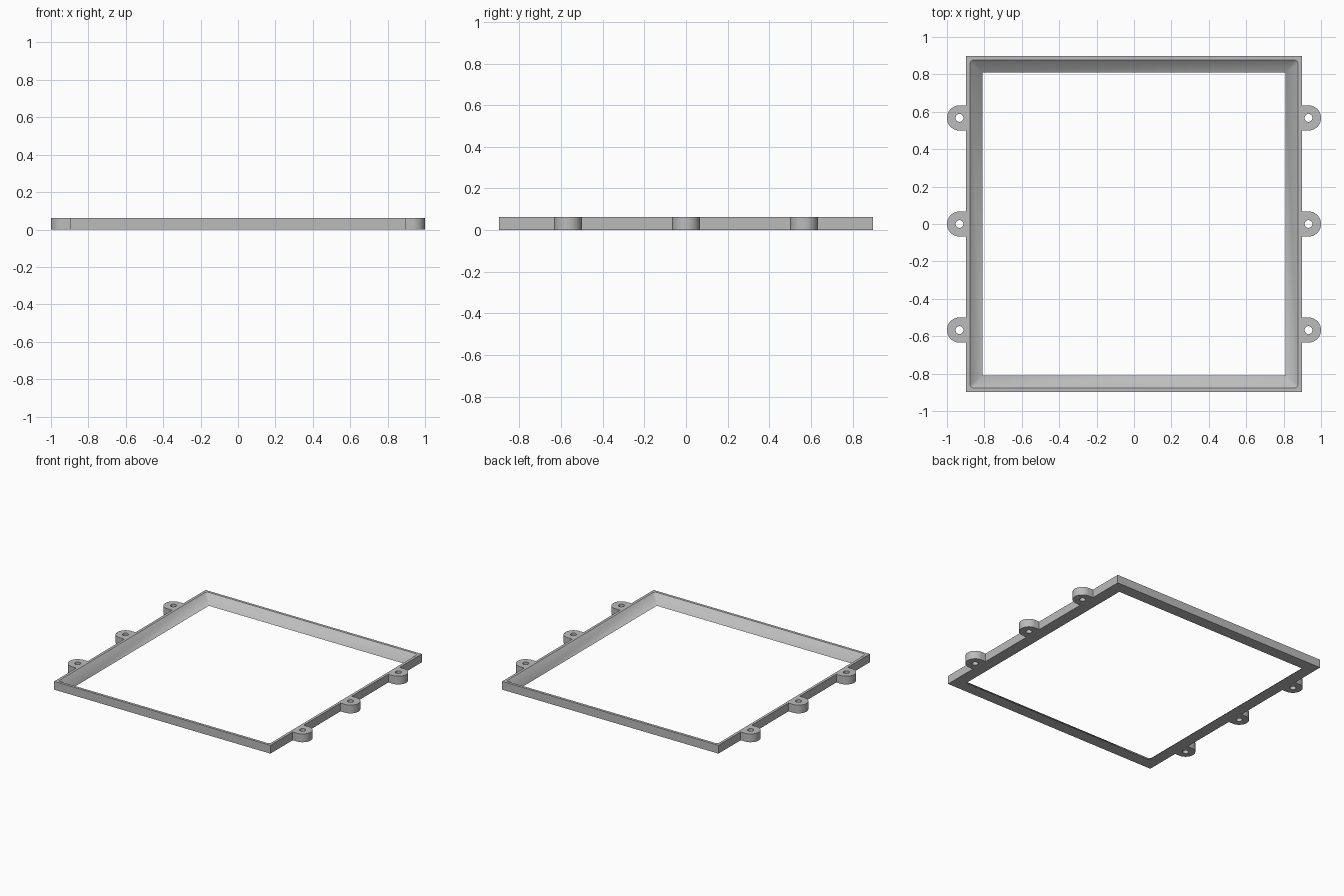
import bpy, bmesh
from math import sin, cos, pi, radians

HEIGHT = 0.062
OUTER = 0.897       # half width of the frame
INNER_TOP = 0.877   # half width of the opening at the top
INNER_LOW = 0.81    # half width of the opening at the bottom
TAB_R, HOLE_R = 0.067, 0.021
TAB_X = 1 - TAB_R

cube = bpy.data.objects.get("Cube")
if cube:
    bpy.data.objects.remove(cube)

grey = bpy.data.materials.new("plain grey")
grey.use_nodes = True
grey.diffuse_color = (0.5, 0.5, 0.5, 1)
grey.node_tree.nodes["Principled BSDF"].inputs["Base Color"].default_value = (0.5, 0.5, 0.5, 1)


def finish(bm, name):
    bmesh.ops.recalc_face_normals(bm, faces=bm.faces)
    mesh = bpy.data.meshes.new(name)
    bm.to_mesh(mesh)
    bm.free()
    mesh.materials.append(grey)
    obj = bpy.data.objects.new(name, mesh)
    bpy.context.collection.objects.link(obj)
    bpy.ops.object.select_all(action='DESELECT')
    obj.select_set(True)
    bpy.context.view_layer.objects.active = obj
    bpy.ops.object.shade_smooth_by_angle(angle=radians(30))


def square_loop(bm, half, z, radius=0.0, steps=4):
    """Square ring of vertices, with rounded corners if radius is set."""
    verts = []
    for q in range(4):
        mid = pi / 4 + q * pi / 2
        cx = (half - radius) * (1 if cos(mid) > 0 else -1)
        cy = (half - radius) * (1 if sin(mid) > 0 else -1)
        for i in range(steps + 1):
            a = q * pi / 2 + i * pi / 2 / steps
            verts.append(bm.verts.new((cx + radius * cos(a), cy + radius * sin(a), z)))
    return verts


# Frame: four rings joined round into a closed section with a sloped inside
bm = bmesh.new()
rings = [square_loop(bm, OUTER, 0), square_loop(bm, OUTER, HEIGHT),
         square_loop(bm, INNER_TOP, HEIGHT, 0.02), square_loop(bm, INNER_LOW, 0)]
for k, ring in enumerate(rings):
    above = rings[(k + 1) % len(rings)]
    for i in range(len(ring)):
        j = (i + 1) % len(ring)
        bm.faces.new((ring[i], ring[j], above[j], above[i]))
bmesh.ops.remove_doubles(bm, verts=bm.verts, dist=0.0001)
finish(bm, "frame")


def closed_edges(bm, points):
    verts = [bm.verts.new((x, y, 0)) for x, y in points]
    return [bm.edges.new((v, verts[(i + 1) % len(verts)])) for i, v in enumerate(verts)]


# Mounting tabs: round-ended lugs with a screw hole, three on each side
def tab(name, side, y):
    bm = bmesh.new()
    outline = [(OUTER, -TAB_R)]
    outline += [(TAB_X + TAB_R * cos(a), TAB_R * sin(a))
                for a in (-pi / 2 + pi * i / 24 for i in range(25))]
    outline.append((OUTER, TAB_R))
    hole = [(TAB_X + HOLE_R * cos(a), HOLE_R * sin(a))
            for a in (2 * pi * i / 32 for i in range(32))]
    edges = []
    for loop in (outline, hole):
        edges += closed_edges(bm, [(side * px, y + py) for px, py in loop])
    bmesh.ops.triangle_fill(bm, edges=edges, use_beauty=True)
    raised = bmesh.ops.extrude_face_region(bm, geom=bm.faces[:], use_keep_orig=True)
    top = [g for g in raised["geom"] if isinstance(g, bmesh.types.BMVert)]
    bmesh.ops.translate(bm, verts=top, vec=(0, 0, HEIGHT))
    finish(bm, name)


for side, side_name in ((1, "left"), (-1, "right")):
    for y, place in ((-0.567, "front"), (0, "middle"), (0.567, "back")):
        tab(f"{side_name}_{place}_tab", side, y)
